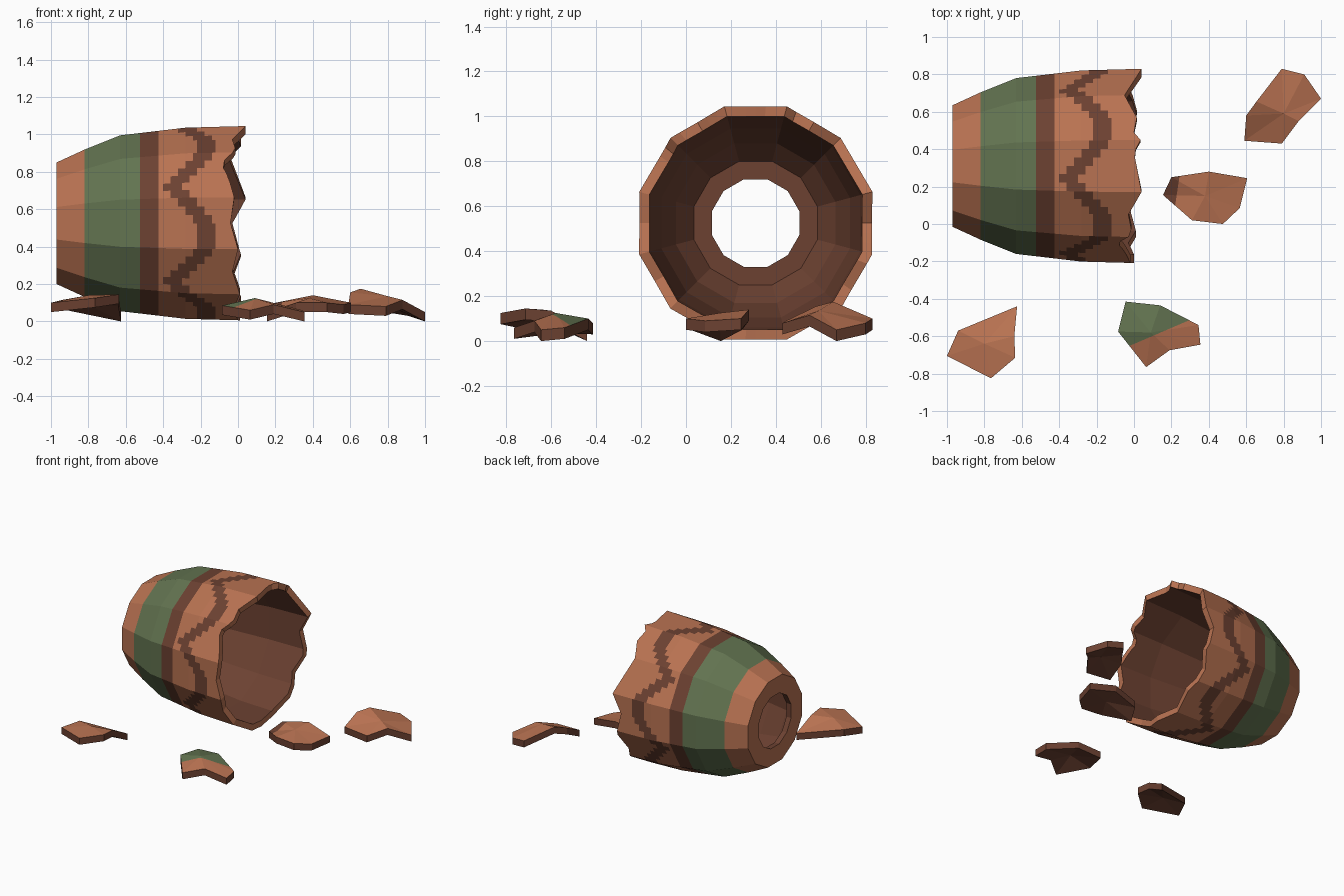
import bpy
import bmesh
from math import radians, cos, sin
from mathutils import Vector

default_cube = bpy.data.objects.get("Cube")
if default_cube:
    bpy.data.objects.remove(default_cube, do_unlink=True)


def make_material(name, colour):
    material = bpy.data.materials.new(name)
    material.use_nodes = True
    material.diffuse_color = (*colour, 1)
    shader = material.node_tree.nodes["Principled BSDF"]
    shader.inputs["Base Color"].default_value = (*colour, 1)
    shader.inputs["Roughness"].default_value = 0.9
    return material


materials = [
    make_material("terracotta", (.48, .168, .083)),
    make_material("moss green", (.122, .171, .08)),
    make_material("clay brown", (.15, .053, .031)),
]
TERRACOTTA, GREEN, BROWN = range(3)


def make_object(name, bm):
    bmesh.ops.recalc_face_normals(bm, faces=bm.faces)
    mesh = bpy.data.meshes.new(name)
    bm.to_mesh(mesh)
    bm.free()
    for material in materials:
        mesh.materials.append(material)
    obj = bpy.data.objects.new(name, mesh)
    bpy.context.collection.objects.link(obj)
    return obj


def interpolate(points, value):
    for (a, start), (b, end) in zip(points, points[1:]):
        if a <= value <= b:
            return start + (end - start) * (value - a) / (b - a)
    return points[-1][1]


# Pot: a twelve-sided shell lying along x, each side cut in narrow strips
STRIPS = 72
STEP = 360 / STRIPS
AXIS_Y, AXIS_Z = .31, .525

outer_profile = [(-.97, .325), (-.82, .394), (-.63, .47), (-.28, .511), (.05, .52)]
inner_profile = [(-.93, .275), (-.82, .355), (-.63, .42), (-.28, .465), (.05, .475)]

# Broken edge: angle around the pot, then x
broken_edge = [
    (0, -.04), (15, -.02), (28, -.05), (38, -.09), (47, -.01), (60, -.03),
    (75, .04), (98, 0), (105, .035), (110, 0), (120, .015), (135, -.05),
    (165, .04), (180, -.03), (200, .015), (215, -.03), (235, .015),
    (255, -.02), (275, .01), (300, -.02), (315, .01), (330, -.03),
    (345, 0), (360, -.04)]

# Centre of the stepped zigzag, from its left peak to its right peak
zigzag = [-.35, -.31, -.27, -.23, -.18, -.16, -.16]


def ring(bm, x_at, radius_at):
    verts = []
    for strip in range(STRIPS):
        angle = strip * STEP
        x = x_at(angle)
        off_centre = (angle + 15) % 30 - 15
        radius = radius_at(x) / cos(radians(off_centre))
        verts.append(bm.verts.new((x, AXIS_Y - radius * cos(radians(angle)),
                                   AXIS_Z + radius * sin(radians(angle)))))
    return verts


def outer_colour(x, strip):
    if x < -.82:
        return TERRACOTTA
    if x < -.525:
        return GREEN
    if x < -.425:
        return BROWN
    step = (strip - 4) % 12
    centre = zigzag[min(step, 12 - step)]
    return BROWN if abs(x - centre) < .05 else TERRACOTTA


def build_pot():
    bm = bmesh.new()
    edge = lambda angle: interpolate(broken_edge, angle)
    outer = lambda x: interpolate(outer_profile, x)
    inner = lambda x: interpolate(inner_profile, x)
    rings, zones = [], []

    def add(zone, x_at, radius_at):
        rings.append(ring(bm, x_at, radius_at))
        zones.append(zone)

    # Zone names describe the wall that starts at each ring
    add("inside", lambda a: -.93, lambda x: .195)
    add("base", lambda a: -.97, lambda x: .195)
    zigzag_rows = [-.42 + .02 * i for i in range(17)]
    for x in [-.97, -.82, -.63, -.525, -.425] + zigzag_rows:
        add("outside", lambda a: x, outer)
    add("fracture", edge, outer)
    add("inside", edge, inner)
    for x, radius in reversed(inner_profile[:-1]):
        add("inside", lambda a: x, lambda _: radius)

    for i, zone in enumerate(zones):
        first, second = rings[i], rings[(i + 1) % len(rings)]
        for s in range(STRIPS):
            t = (s + 1) % STRIPS
            face = bm.faces.new((first[s], first[t], second[t], second[s]))
            if zone == "outside":
                middle = face.calc_center_median().x
                face.material_index = outer_colour(middle, s)
            else:
                face.material_index = BROWN if zone == "inside" else TERRACOTTA
    return make_object("broken_pot", bm)


# Shards: bent plates with a painted top, and a clay underside and edge
def build_shard(name, outline, peak, cut=None, cut_normal=None, paint=TERRACOTTA):
    bm = bmesh.new()
    drop = Vector((0, 0, -.05))
    tops = [bm.verts.new(p) for p in outline]
    lows = [bm.verts.new(Vector(p) + drop) for p in outline]
    top_peak = bm.verts.new(peak)
    low_peak = bm.verts.new(Vector(peak) + drop)
    for i in range(len(tops)):
        j = (i + 1) % len(tops)
        bm.faces.new((top_peak, tops[i], tops[j])).material_index = TERRACOTTA
        bm.faces.new((low_peak, lows[j], lows[i])).material_index = BROWN
        bm.faces.new((tops[i], lows[i], lows[j], tops[j])).material_index = BROWN
    # Paint the top on one side of a straight cut
    if cut:
        cut, cut_normal = Vector(cut), Vector(cut_normal)
        geometry = bm.verts[:] + bm.edges[:] + bm.faces[:]
        bmesh.ops.bisect_plane(bm, geom=geometry, plane_co=cut, plane_no=cut_normal)
        for face in bm.faces:
            painted = (face.calc_center_median() - cut).dot(cut_normal) > 0
            if painted and face.material_index == TERRACOTTA:
                face.material_index = paint
    return make_object(name, bm)


build_pot()

build_shard("folded_shard", [
    (.79, .83, .1), (.91, .8, .08), (1, .67, .05), (.88, .55, .115),
    (.79, .43, .08), (.59, .445, .09), (.6, .58, .155), (.655, .655, .175)],
    peak=(.8, .59, .135))

build_shard("round_shard", [
    (.155, .155, .05), (.2, .25, .1), (.4, .28, .14), (.605, .245, .1),
    (.565, .085, .09), (.475, 0, .1), (.31, .02, .1)],
    peak=(.38, .15, .125),
    cut=(.235, .2, 0), cut_normal=(-1, .15, 0), paint=BROWN)

build_shard("green_shard", [
    (-.085, -.575, .085), (-.045, -.415, .08), (.14, -.435, .1),
    (.345, -.54, .06), (.355, -.645, .05), (.19, -.675, .09),
    (.065, -.765, .06)],
    peak=(.09, -.58, .125),
    cut=(-.02, -.65, 0), cut_normal=(-.43, 1, 0), paint=GREEN)

build_shard("pointed_shard", [
    (-1, -.705, .1), (-.94, -.57, .115), (-.625, -.44, .05),
    (-.64, -.6, .135), (-.635, -.715, .145), (-.765, -.825, .125)],
    peak=(-.8, -.64, .14))
